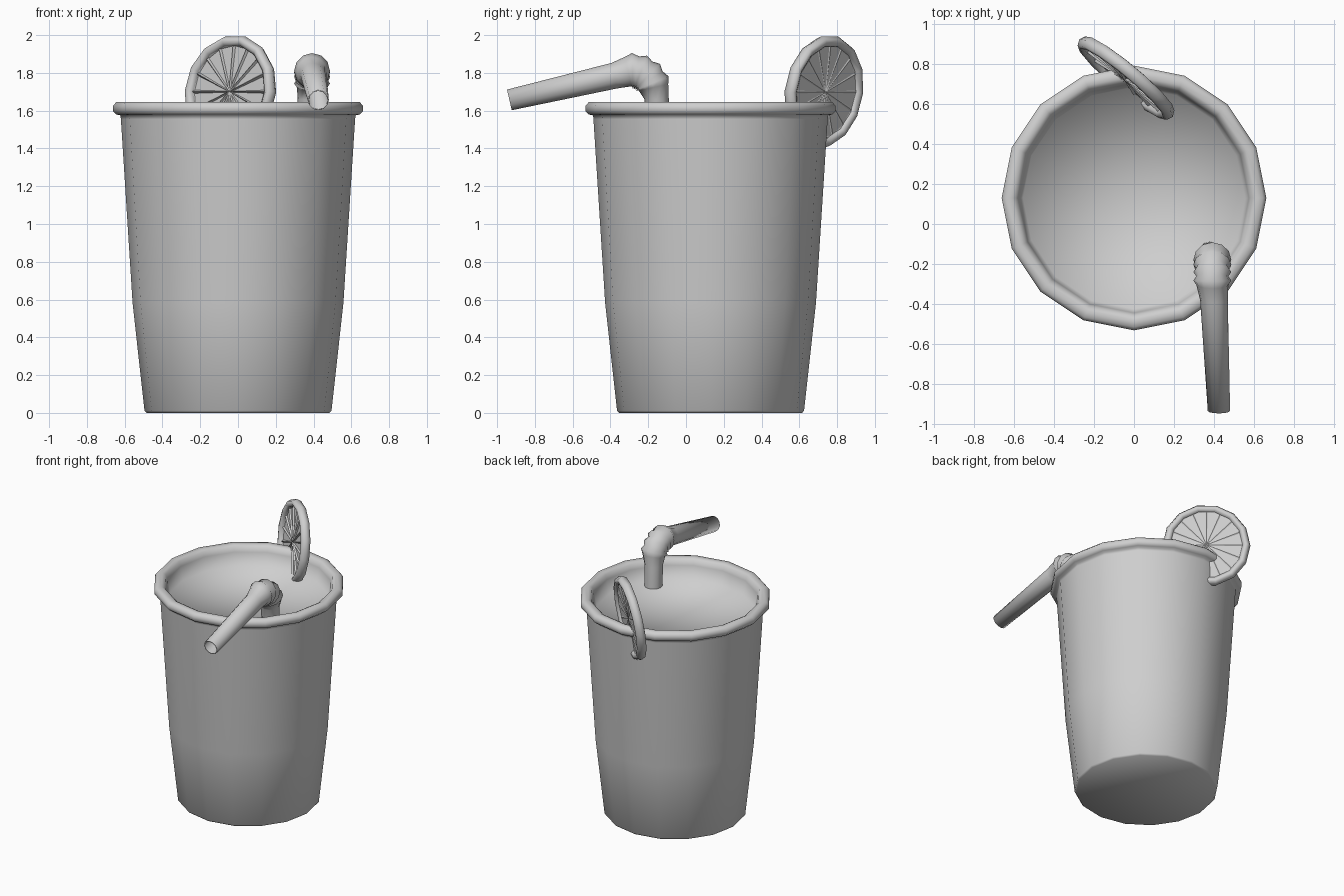
import bpy, bmesh
from math import sin, cos, radians, pi
from mathutils import Vector, Matrix

old = bpy.data.objects.get("Cube")
if old:
    bpy.data.objects.remove(old)

GREY = (0.62, 0.62, 0.62, 1)
grey = bpy.data.materials.new("plain_grey")
grey.use_nodes = True
grey.diffuse_color = GREY
grey.node_tree.nodes["Principled BSDF"].inputs["Base Color"].default_value = GREY


def finish(name, bm, smooth=True):
    bmesh.ops.recalc_face_normals(bm, faces=bm.faces)
    mesh = bpy.data.meshes.new(name)
    for f in bm.faces:
        f.smooth = smooth
    bm.to_mesh(mesh)
    bm.free()
    mesh.materials.append(grey)
    ob = bpy.data.objects.new(name, mesh)
    bpy.context.collection.objects.link(ob)
    return ob


def skin(bm, rings, closed=False):
    """Bridge successive rings of points with quads."""
    loops = [[bm.verts.new(p) for p in ring] for ring in rings]
    pairs = list(zip(loops, loops[1:]))
    if closed:
        pairs.append((loops[-1], loops[0]))
    for a, b in pairs:
        n = len(a)
        for i in range(n):
            j = (i + 1) % n
            bm.faces.new((a[i], a[j], b[j], b[i]))
    return loops


def circle(r, z, n):
    return [Vector((r * cos(2 * pi * i / n), r * sin(2 * pi * i / n), z)) for i in range(n)]


def cap(bm, loop, z):
    centre = bm.verts.new((0, 0, z))
    for i, v in enumerate(loop):
        bm.faces.new((v, loop[(i + 1) % len(loop)], centre))


# Cup: tapered wall, rolled rim, inner lip and drink surface
cup_profile = [(0.485, 0), (0.495, 0.012), (0.558, 0.58), (0.62, 1.555), (0.622, 1.575),
               (0.645, 1.58), (0.662, 1.597), (0.662, 1.625), (0.645, 1.645), (0.61, 1.647),
               (0.588, 1.635), (0.575, 1.6), (0.555, 1.5)]
bm = bmesh.new()
loops = skin(bm, [circle(r, z, 16) for r, z in cup_profile])
cap(bm, loops[0], 0)
cap(bm, loops[-1], 1.5)
finish("cup", bm).location = (0, 0.13, 0)


# Straw: upright stem, ribbed elbow, drooping hollow spout
def straw_ring(x, y, z, r, tilt, n=12):
    side, up = Vector((1, 0, 0)), Vector((0, cos(tilt), sin(tilt)))
    return [Vector((x, y, z)) + r * (cos(2 * pi * i / n) * side + sin(2 * pi * i / n) * up)
            for i in range(n)]


bend = radians(103)
rings = [straw_ring(0.38, -0.15, 1.47, 0.062, 0), straw_ring(0.38, -0.155, 1.66, 0.064, 0)]
ribs = 9
for i in range(ribs):
    a = radians(12) + (bend - radians(12)) * i / (ribs - 1)
    r = 0.095 if i % 2 else 0.08
    rings.append(straw_ring(0.392, -0.28 + 0.11 * cos(a), 1.70 + 0.11 * sin(a), r, a))
rings += [straw_ring(0.40, -0.38, 1.785, 0.069, bend),
          straw_ring(0.425, -0.935, 1.657, 0.056, bend),
          straw_ring(0.425, -0.935, 1.657, 0.049, bend),
          straw_ring(0.41, -0.6, 1.734, 0.049, bend)]
bm = bmesh.new()
loops = skin(bm, rings)
bm.faces.new(loops[-1])
finish("straw", bm)

# Fruit slice: local z is the face direction, leaning back over the rim
face_dir = Vector((-0.64, -0.77, 0.14)).normalized()
across = Vector((0.77, -0.64, 0)).normalized()
top_dir = face_dir.cross(across)
placement = Matrix((across, top_dir, face_dir)).transposed().to_4x4()
placement.translation = (-0.04, 0.73, 1.70)

# Rounded rind
rind = [(0.25, -0.02), (0.27, -0.034), (0.29, -0.03), (0.304, 0),
        (0.29, 0.03), (0.27, 0.034), (0.25, 0.02)]
bm = bmesh.new()
skin(bm, [circle(r, z, 14) for r, z in rind], closed=True)
finish("slice_rind", bm).matrix_world = placement

# Flesh: a thin disc with a sunken wedge for each segment
bm = bmesh.new()
loops = skin(bm, [circle(0.255, z, 16) for z in (-0.014, 0.014)])
cap(bm, loops[0], -0.014)
cap(bm, loops[1], 0.014)
bmesh.ops.recalc_face_normals(bm, faces=bm.faces)
for sign, depth in ((1, -0.012), (-1, -0.003)):
    wedges = [f for f in bm.faces if len(f.verts) == 3 and f.normal.z * sign > 0.9]
    bmesh.ops.inset_individual(bm, faces=wedges, thickness=0.014, depth=depth)
finish("slice_flesh", bm, smooth=False).matrix_world = placement
